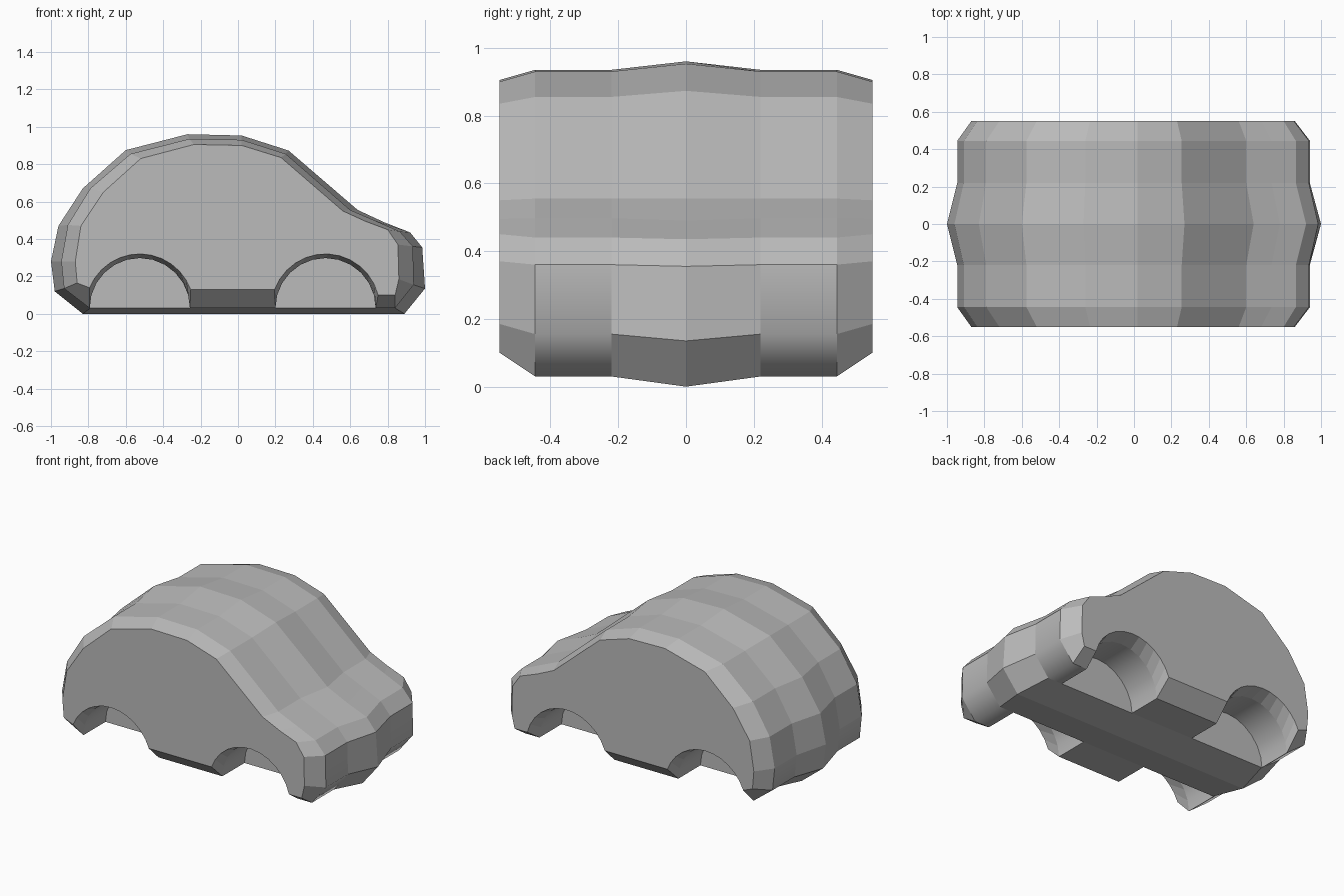
import bpy
import bmesh
from math import sin, cos, pi, radians

cube = bpy.data.objects.get("Cube")
if cube:
    bpy.data.objects.remove(cube, do_unlink=True)

# Single body colour
paint = bpy.data.materials.new("plain_grey")
paint.use_nodes = True
grey = (0.5, 0.5, 0.5, 1)
paint.diffuse_color = grey
paint.node_tree.nodes["Principled BSDF"].inputs["Base Color"].default_value = grey

# Body outline (x, z) from rear bumper over the roof to front bumper
CENTRE = [(-.98, .12), (-1, .28), (-.96, .47), (-.83, .67), (-.6, .875), (-.27, .96), (.02, .953),
          (.27, .873), (.64, .555), (.78, .49), (.92, .435), (.985, .355), (1, .135)]
MIDDLE = [(-.93, .135), (-.945, .28), (-.91, .475), (-.79, .67), (-.575, .855), (-.26, .935), (.02, .93),
          (.255, .855), (.6, .555), (.735, .497), (.865, .44), (.935, .36), (.94, .155)]
OUTER = [(-.86, .165), (-.87, .28), (-.84, .47), (-.72, .65), (-.52, .83), (-.235, .905), (.02, .9),
         (.23, .835), (.56, .55), (.68, .495), (.8, .45), (.855, .37), (.86, .185)]
FRONT_WHEEL, REAR_WHEEL = .468, -.525
STEPS = 12


def arch(cx, radius, start=0, end=0):
    """Wheel arch points from front to rear, trimmed by angles in degrees."""
    a, b = radians(start), pi - radians(end)
    angles = [a + (b - a) * i / STEPS for i in range(STEPS + 1)]
    return [(cx + radius * cos(t), .03 + radius * sin(t)) for t in angles]


def loft(name, stations, smooth_strip=False):
    """Join matching outlines placed along y, and cap both ends."""
    bm = bmesh.new()
    rings = [[bm.verts.new((x, y, z)) for x, z in outline] for y, outline in stations]
    count = len(rings[0])
    for k, (near, far) in enumerate(zip(rings, rings[1:])):
        for i in range(count):
            j = (i + 1) % count
            face = bm.faces.new((near[i], near[j], far[j], far[i]))
            # Bumper ends and wheel wells are rounded, the rest is faceted
            low = all(v.co.z < .365 for v in face.verts)
            face.smooth = smooth_strip and k == 0 and low
    bm.faces.new(rings[0])
    bm.faces.new(rings[-1])
    bmesh.ops.recalc_face_normals(bm, faces=bm.faces[:])
    for edge in bm.edges:
        edge.smooth = edge.calc_face_angle(0) < radians(60)
    mesh = bpy.data.meshes.new(name)
    bm.to_mesh(mesh)
    bm.free()
    mesh.materials.append(paint)
    obj = bpy.data.objects.new(name, mesh)
    bpy.context.collection.objects.link(obj)
    return obj


# Central body with the keel and the inner walls of the wheel wells
inner = MIDDLE + [(.84, .03), (-.79, .03)]
keel = CENTRE + [(.89, 0), (-.83, 0)]
loft("body_centre", [(-.22, inner), (0, keel), (.22, inner)])

# Body sides with wheel arches, tapering to the flat side panels
well = MIDDLE + [(.84, .03)] + arch(FRONT_WHEEL, .268) + arch(REAR_WHEEL, .268)
panel = (OUTER + [(.84, .1)] + arch(FRONT_WHEEL, .29, 14, 20)
         + arch(REAR_WHEEL, .29, 20, 22))
for name, side in (("body_side_front", -1), ("body_side_back", 1)):
    loft(name, [(.22 * side, well), (.445 * side, well), (.55 * side, panel)], True)
